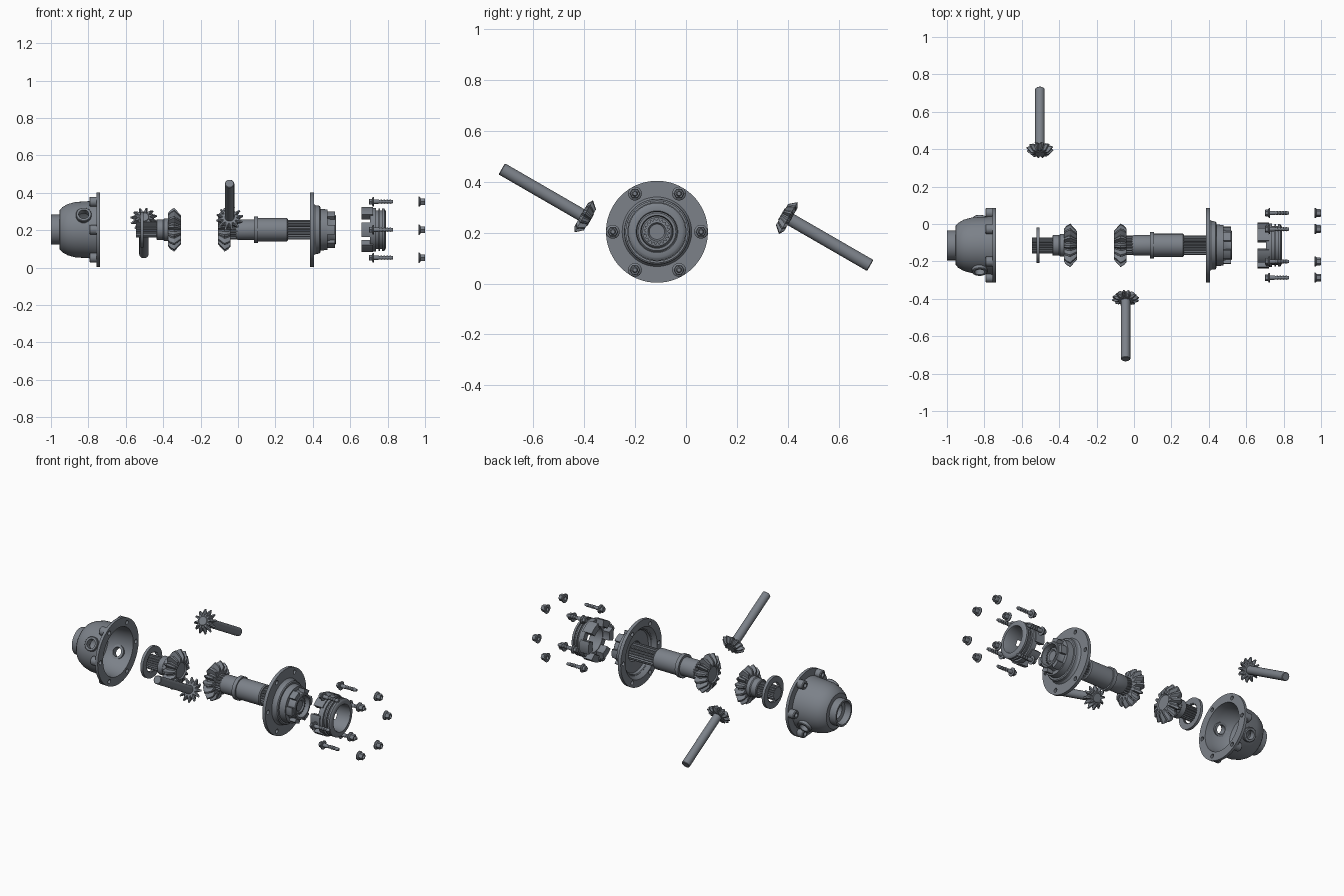
import bpy, bmesh
from math import pi, sin, cos, radians
from mathutils import Matrix, Vector

if "Cube" in bpy.data.objects:
    bpy.data.objects.remove(bpy.data.objects["Cube"])

CY, CZ = -0.114, 0.203            # main axis, parallel to x
AXIS = Matrix.Translation((0, CY, CZ))
BOLT_R = 0.173

STEEL = bpy.data.materials.new("dark_steel")
STEEL.diffuse_color = (0.2, 0.22, 0.25, 1)
STEEL.use_nodes = True
STEEL.node_tree.nodes["Principled BSDF"].inputs["Base Color"].default_value = STEEL.diffuse_color


def finish(name, bm, m=AXIS):
    bmesh.ops.recalc_face_normals(bm, faces=bm.faces)
    me = bpy.data.meshes.new(name)
    bm.to_mesh(me)
    bm.free()
    me.materials.append(STEEL)
    ob = bpy.data.objects.new(name, me)
    ob.matrix_world = m
    bpy.context.collection.objects.link(ob)
    return ob


def loft(name, rings, n=64, closed=False, m=AXIS):
    """Rings of (x, radius or repeating radius pattern) around the x axis."""
    bm = bmesh.new()
    loops = []
    for x, r in rings:
        r = r if isinstance(r, (list, tuple)) else [r]
        loops.append([bm.verts.new((x, r[i % len(r)] * cos(2 * pi * i / n),
                                    r[i % len(r)] * sin(2 * pi * i / n))) for i in range(n)])
    pairs = list(zip(loops, loops[1:]))
    if closed:
        pairs.append((loops[-1], loops[0]))
    else:
        bm.faces.new(loops[0])
        bm.faces.new(loops[-1])
    for a, b in pairs:
        for i in range(n):
            j = (i + 1) % n
            bm.faces.new((a[i], a[j], b[j], b[i]))
    return finish(name, bm, m)


def tooth(root, tip):
    return [root, root, tip, tip]


def hexa(r):
    return [r * cos(pi / 6) / cos(radians(15 * k - 30)) for k in range(4)]


def lugs(name, x0, x1, r0, r1, width):
    """Six dog-clutch blocks."""
    bm = bmesh.new()
    for k in range(6):
        arc = [radians(60 * k + width * (t / 6 - 0.5)) for t in range(7)]
        pts = [(r1 * cos(a), r1 * sin(a)) for a in arc] + [(r0 * cos(a), r0 * sin(a)) for a in reversed(arc)]
        lo = [bm.verts.new((x0, *p)) for p in pts]
        hi = [bm.verts.new((x1, *p)) for p in pts]
        bm.faces.new(lo)
        bm.faces.new(hi)
        for i in range(len(pts)):
            j = (i + 1) % len(pts)
            bm.faces.new((lo[i], lo[j], hi[j], hi[i]))
    return finish(name, bm)


def cut(ob, cutters):
    bpy.context.view_layer.objects.active = ob
    for c in cutters:
        mod = ob.modifiers.new("hole", 'BOOLEAN')
        mod.operation, mod.solver, mod.object = 'DIFFERENCE', 'EXACT', c
        bpy.ops.object.modifier_apply(modifier=mod.name)
        bpy.data.objects.remove(c)


def around(k):
    a = radians(60 * k)
    return AXIS @ Matrix.Translation((0, BOLT_R * cos(a), BOLT_R * sin(a)))


def bolt_holes(x0, x1):
    return [loft("cutter", [(x0, .0125), (x1, .0125)], 20, m=around(k)) for k in range(6)]


def along(origin, d):
    return Matrix.Translation(origin) @ Vector(d).to_track_quat('X', 'Z').to_matrix().to_4x4()


# Bell housing with bolt flange and two pinion ports
housing = loft("bell_housing", [
    (-1, .08), (-.955, .08), (-.953, .105), (-.94, .12), (-.91, .137), (-.87, .148), (-.79, .153),
    (-.756, .157), (-.756, .2), (-.739, .2), (-.739, .147), (-.78, .142), (-.85, .132), (-.885, .11),
    (-.895, .085), (-.91, .085), (-.92, .045), (-.955, .045), (-.96, .066), (-1, .068)], 72, True)
cut(housing, bolt_holes(-.8, -.7))
D = Vector((0, -cos(radians(30)), sin(radians(30))))
ports = [along((-.825, CY, CZ), s * D) for s in (1, -1)]
cut(housing, [loft("cutter", [(.08, .027), (.25, .027)], 32, m=p) for p in ports])
for i, p in enumerate(ports):
    loft(f"pinion_port_{i}", [(.128, .042), (.162, .042), (.166, .039), (.166, .027), (.128, .027)], 32, True, p)
for k in range(6):
    loft(f"housing_boss_{k}", [(-.795, .022), (-.79, .026), (-.75, .026), (-.75, .0125), (-.795, .0125)],
         24, True, around(k))

# Thrust washer and left side gear
loft("thrust_washer", [(-.521, .095), (-.504, .095), (-.504, tooth(.056, .062)), (-.521, tooth(.056, .062))],
     96, True)
loft("left_gear_spline", [(-.545, tooth(.037, .043)), (-.43, tooth(.037, .043))], 80)
loft("left_gear_hub", [(-.437, .05), (-.433, .055), (-.40, .055), (-.395, .06), (-.36, .06)])


def bevel(name, x, s):
    loft(name, [(x, tooth(.062, .09)), (x + s * .012, tooth(.078, .105)), (x + s * .032, tooth(.088, .117)),
                (x + s * .067, tooth(.053, .078)), (x + s * .067, .05), (x + s * .06, .045)], 56)


bevel("left_side_gear", -.373, 1)
bevel("right_side_gear", -.04, -1)

# Long axle behind the right side gear
loft("axle_neck_spline", [(-.05, tooth(.046, .053)), (.005, tooth(.046, .053))], 80)
loft("axle_shaft", [(-.01, .05), (0, .055), (.085, .055), (.085, .07), (.108, .07), (.108, .062),
                    (.262, .062), (.268, .056), (.268, .045)])
loft("axle_spline", [(.26, tooth(.044, .052)), (.505, tooth(.044, .052)), (.508, .036), (.5, .03)], 80)

# End cover with dished inside
cover = loft("end_cover", [
    (.386, .2), (.406, .2), (.406, .135), (.41, .13), (.435, .128), (.44, .122), (.44, .112), (.478, .108),
    (.478, .06), (.43, .06), (.425, .125), (.40, .14), (.386, .155)], 72, True)
cut(cover, bolt_holes(.36, .42))
loft("dog_hub", [(.47, .09), (.495, .078), (.52, .078), (.524, .074), (.524, .064), (.47, .06)], 64, True)
lugs("dog_hub_lugs", .47, .518, .072, .1, 30)

# Sliding dog ring
loft("dog_ring", [(.705, .116), (.738, .116), (.738, .104), (.75, .104), (.75, .113), (.76, .113), (.76, .104),
                  (.77, .104), (.77, .113), (.782, .113), (.787, .106), (.79, .1), (.79, .082),
                  (.782, .078), (.705, .078)], 64, True)
lugs("dog_ring_lugs", .66, .722, .082, .123, 37)

# Flange bolts and nuts
thread = [(.75 + .008 * i, .009 if i % 2 else .0115) for i in range(10)]
for k in range(6):
    loft(f"flange_bolt_{k}", [(.7, hexa(.015)), (.703, hexa(.018)), (.717, hexa(.018)), (.718, .022), (.722, .026),
                              (.727, .026), (.727, .0115)] + thread + [(.83, .008)], 24, m=around(k))
    loft(f"flange_nut_{k}", [(.965, .027), (.971, .027), (.976, .022), (.977, hexa(.021)), (.996, hexa(.021)),
                             (1, hexa(.018)), (1, .011), (.965, .011)], 24, True, around(k))

# Pinion gears on their shafts, tilted 30 degrees
for name, x, s, z in (("front", -.045, 1, .264), ("rear", -.503, -1, .2565)):
    m = along((x, -s * .401, z), -s * D)
    loft(f"{name}_pinion_gear", [(-.012, tooth(.036, .052)), (0, tooth(.05, .073)), (.028, tooth(.032, .048)),
                                 (.028, .028), (.031, .025)], 48, m=m)
    loft(f"{name}_pinion_shaft", [(-.372, .022), (-.369, .025), (.005, .025)], 32, m=m)

for ob in bpy.context.scene.objects:
    ob.select_set(True)
bpy.context.view_layer.objects.active = housing
bpy.ops.object.shade_smooth_by_angle(angle=radians(30))
